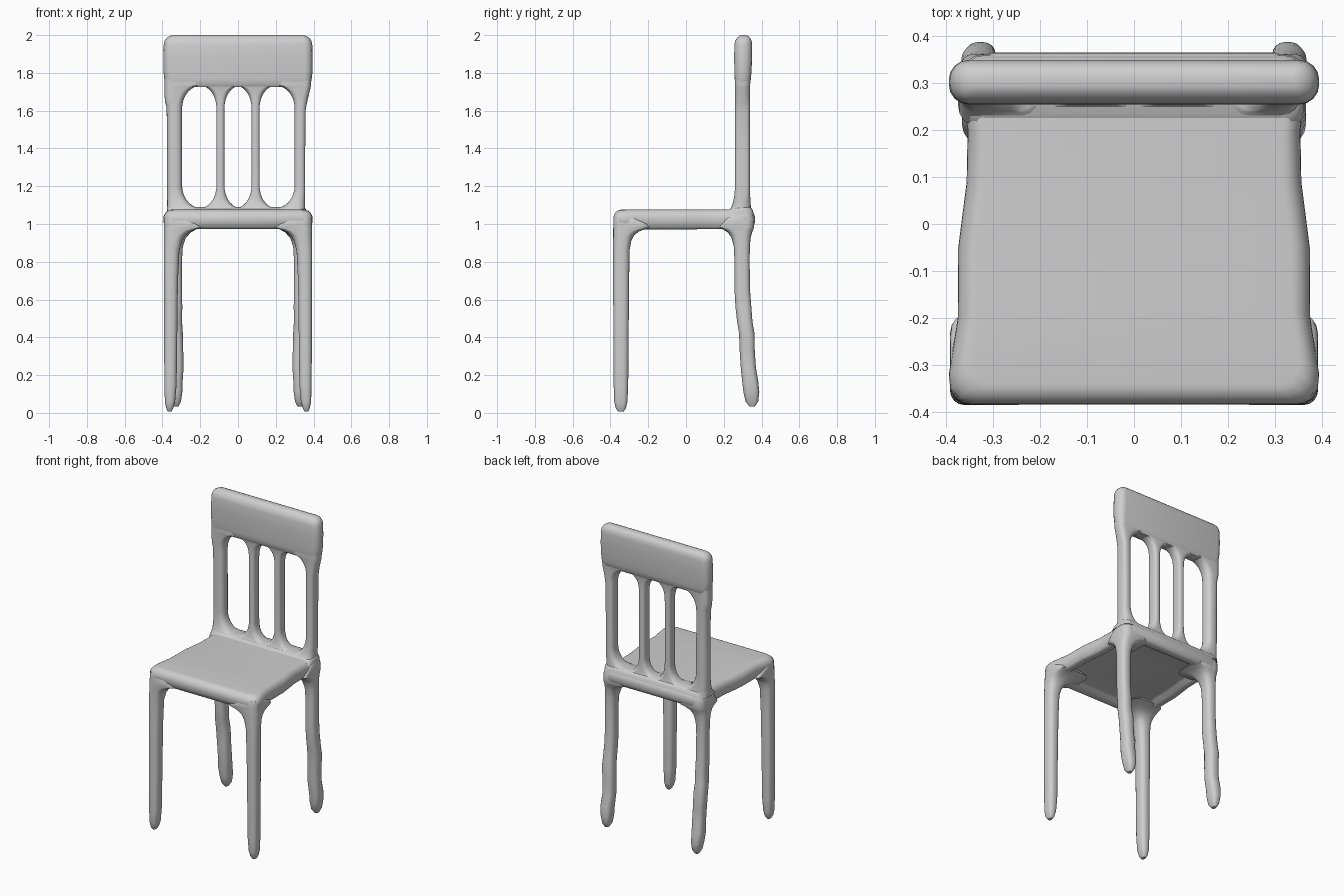
import bpy, bmesh, math

cube = bpy.data.objects.get("Cube")
if cube:
    bpy.data.objects.remove(cube, do_unlink=True)

grey = bpy.data.materials.new("plain_grey")
grey.use_nodes = True
grey.diffuse_color = (0.62, 0.62, 0.62, 1)
grey.node_tree.nodes["Principled BSDF"].inputs["Base Color"].default_value = (0.62, 0.62, 0.62, 1)


def skin(name, rings):
    """Bridge a stack of equal rings, listed from bottom to top, and cap both ends."""
    bm = bmesh.new()
    loops = [[bm.verts.new(p) for p in ring] for ring in rings]
    n = len(loops[0])
    for a, b in zip(loops, loops[1:]):
        for i in range(n):
            j = (i + 1) % n
            bm.faces.new((a[i], a[j], b[j], b[i]))
    bm.faces.new(loops[0][::-1])
    bm.faces.new(loops[-1])
    bmesh.ops.recalc_face_normals(bm, faces=bm.faces)
    mesh = bpy.data.meshes.new(name)
    bm.to_mesh(mesh)
    bm.free()
    mesh.materials.append(grey)
    ob = bpy.data.objects.new(name, mesh)
    bpy.context.collection.objects.link(ob)
    bpy.ops.object.select_all(action='DESELECT')
    ob.select_set(True)
    bpy.context.view_layer.objects.active = ob
    bpy.ops.object.shade_smooth_by_angle(angle=math.radians(50))


def rounded_ring(z, x0, x1, y0, y1, roundness=0.8, steps=4):
    """Rounded rectangle at height z, with the corner radius capped."""
    x0, x1 = min(x0, x1), max(x0, x1)
    r = min(0.042, roundness * min(x1 - x0, y1 - y0) / 2)
    ring = []
    corners = ((x1 - r, y1 - r), (x0 + r, y1 - r), (x0 + r, y0 + r), (x1 - r, y0 + r))
    for k, (cx, cy) in enumerate(corners):
        for s in range(steps + 1):
            a = math.pi / 2 * (k + s / steps)
            ring.append((cx + r * math.cos(a), cy + r * math.sin(a), z))
    return ring


def loft(name, stations, roundness=0.8):
    skin(name, [rounded_ring(*s, roundness) for s in stations])


def flare(z, low, high, width, height):
    """Extra width of a quarter-ellipse fillet near either end of a span."""
    d = max(0.0, height - (z - low), height - (high - z)) / height
    return width * (1 - math.sqrt(1 - min(d, 1.0) ** 2))


# Seat: waisted outline, round on top, with a slightly hollow underside
half = [(0.345, -0.385), (0.375, -0.376), (0.392, -0.352), (0.395, -0.32),
        (0.387, -0.27), (0.376, -0.2), (0.375, -0.05), (0.366, 0.02), (0.357, 0.09),
        (0.355, 0.2), (0.364, 0.27), (0.366, 0.32), (0.35, 0.35), (0.3, 0.366)]
outline = half + [(-x, y) for x, y in reversed(half)]
profile = [(0.095, 1.0), (0.08, 0.996), (0.062, 0.986)]
for i in range(13):
    a = math.radians(-90 + 15 * i)
    inset, rise, mid = (0.035, 0.034, 1.016) if a < 0 else (0.042, 0.048, 1.028)
    profile.append((inset * (1 - math.cos(a)), mid + rise * math.sin(a)))
rings = []
for inset, z in profile:
    k = 1 - inset / 0.385
    sag = 0.01 if z < 0.995 else 0
    rings.append([(x * k, y * k, z - sag * min(1, abs(x) / 0.36) ** 4) for x, y in outline])
skin("seat", rings)

# Legs: outer x, inner x, front and back y, with fillets growing into the seat
front_leg = [(0.008, 0.372, 0.352, -0.36, -0.33), (0.025, 0.38, 0.343, -0.372, -0.318),
             (0.06, 0.387, 0.333, -0.38, -0.31), (0.15, 0.39, 0.325, -0.383, -0.306),
             (0.4, 0.391, 0.322, -0.384, -0.304), (0.7, 0.392, 0.318, -0.386, -0.301),
             (0.86, 0.393, 0.31, -0.386, -0.299), (0.91, 0.393, 0.296, -0.386, -0.29),
             (0.94, 0.393, 0.278, -0.386, -0.275), (0.96, 0.393, 0.25, -0.386, -0.25),
             (0.972, 0.392, 0.22, -0.386, -0.22), (0.982, 0.392, 0.18, -0.385, -0.19),
             (1.0, 0.392, 0.2, -0.385, -0.2), (1.03, 0.391, 0.25, -0.384, -0.25),
             (1.045, 0.385, 0.3, -0.378, -0.3)]
back_leg = [(0.035, 0.338, 0.315, 0.335, 0.365), (0.06, 0.35, 0.302, 0.315, 0.382),
            (0.11, 0.36, 0.295, 0.304, 0.388), (0.17, 0.368, 0.293, 0.297, 0.382),
            (0.24, 0.364, 0.288, 0.29, 0.37), (0.33, 0.366, 0.29, 0.284, 0.364),
            (0.42, 0.372, 0.292, 0.281, 0.363), (0.48, 0.37, 0.296, 0.271, 0.352),
            (0.56, 0.365, 0.295, 0.262, 0.346), (0.65, 0.365, 0.296, 0.257, 0.339),
            (0.8, 0.365, 0.297, 0.257, 0.337), (0.88, 0.366, 0.292, 0.253, 0.338),
            (0.925, 0.367, 0.277, 0.242, 0.342), (0.955, 0.367, 0.25, 0.222, 0.35),
            (0.972, 0.367, 0.22, 0.195, 0.357), (0.982, 0.367, 0.18, 0.17, 0.36),
            (1.03, 0.365, 0.22, 0.2, 0.362), (1.055, 0.36, 0.26, 0.24, 0.352)]
for side, s in (("left", 1), ("right", -1)):
    loft(f"front_leg_{side}", [(z, s * a, s * b, c, d) for z, a, b, c, d in front_leg])
    loft(f"back_leg_{side}", [(z, s * a, s * b, c, d) for z, a, b, c, d in back_leg])

# Soft ridge along the back of the seat, where the uprights land
ridge = [(1.05, 0.362, 0.2, 0.36), (1.072, 0.36, 0.215, 0.354), (1.079, 0.359, 0.235, 0.35),
         (1.085, 0.357, 0.25, 0.345), (1.089, 0.352, 0.265, 0.336)]
loft("back_ridge", [(z, -w, w, a, b) for z, w, a, b in ridge])

# Heights shared by the uprights, dense where the fillets are
LOW, HIGH, FILLET = 1.085, 1.732, 0.12
ends = [FILLET * (1 - math.cos(math.radians(10 * i))) for i in range(1, 10)]
heights = ([1.05, LOW] + [LOW + e for e in ends] + [1.41]
           + [HIGH - e for e in reversed(ends)] + [HIGH, 1.8])

# Back posts, arching inward at both ends and easing into the seat
for side, s, outer, inner in (("left", 1, 0.356, 0.3), ("right", -1, 0.375, 0.296)):
    stations = []
    for z in heights:
        f = flare(z, LOW, HIGH, 0.1, FILLET)
        foot = flare(z, 1.06, 9, 0.05, 0.14)
        widen = 0.032 * max(0.0, min(1.0, (z - 1.6) / 0.14))
        stations.append((z, s * min(0.388, outer + widen), s * (inner - f),
                         0.259 - foot, 0.339 + 0.25 * foot))
    loft(f"back_post_{side}", stations)

# Two slender slats that arch into the seat and the head rail
for side, s in (("left", 1), ("right", -1)):
    stations = []
    for z in heights:
        f = flare(z, LOW, HIGH, 0.085, FILLET)
        foot = flare(z, 1.06, 9, 0.03, 0.14)
        x, w = s * 0.093, 0.021 + f
        stations.append((z, x - w, x + w, 0.265 - 0.03 * f - foot,
                         0.335 + 0.03 * f + 0.25 * foot))
    loft(f"back_slat_{side}", stations)

# Head rail with a soft top edge and tapered lower edge
rail = [(1.725, 0.37, 0.268, 0.332), (1.735, 0.381, 0.261, 0.339), (1.765, 0.39, 0.258, 0.343),
        (1.81, 0.395, 0.256, 0.347), (1.88, 0.395, 0.255, 0.35), (1.95, 0.393, 0.256, 0.35),
        (1.97, 0.388, 0.261, 0.347), (1.985, 0.378, 0.27, 0.34), (1.995, 0.362, 0.281, 0.33),
        (2.0, 0.345, 0.292, 0.318)]
loft("head_rail", [(z, -w, w, a, b) for z, w, a, b in rail], 0.9)
